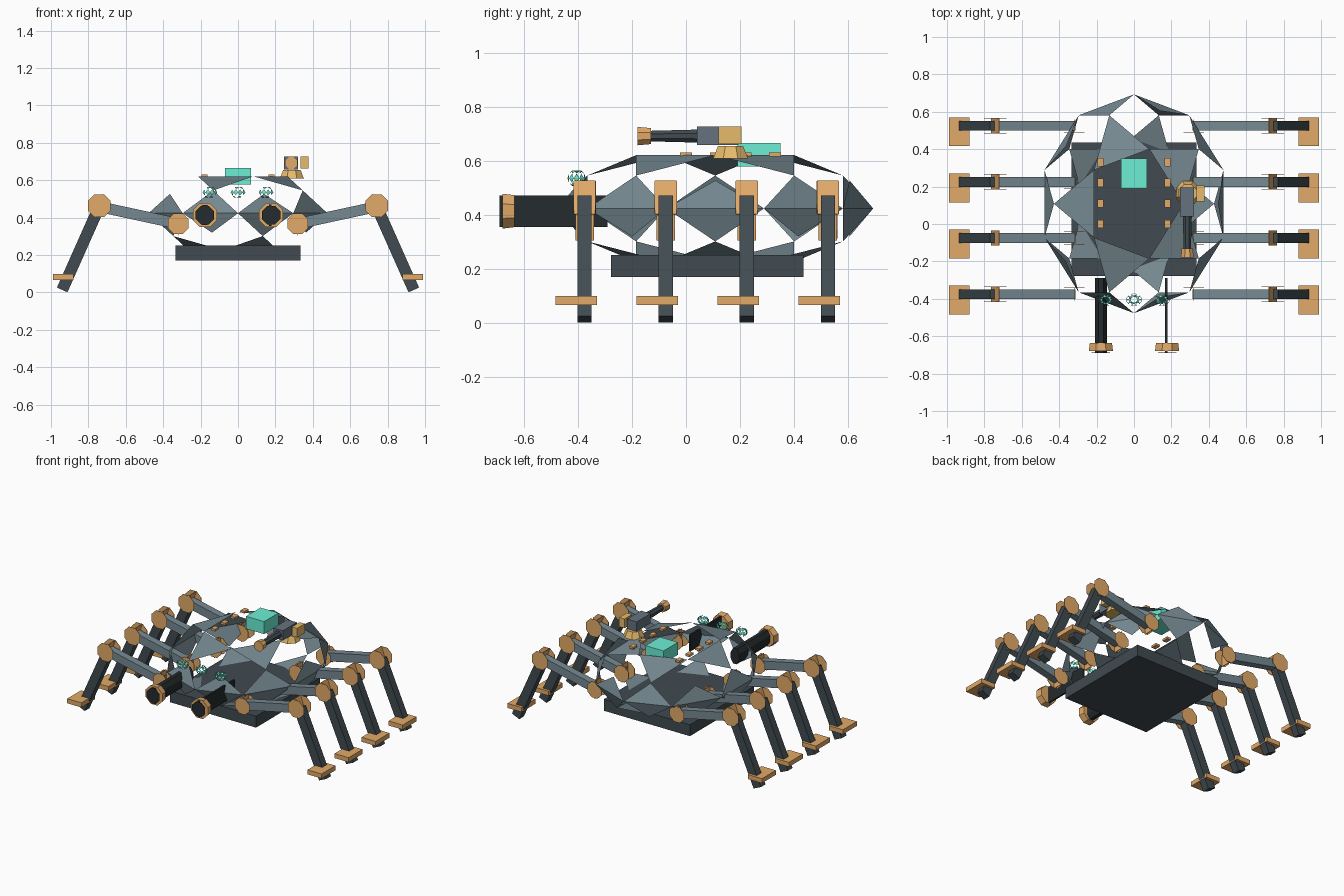
import bpy, bmesh, math
from mathutils import Vector, Matrix

if "Cube" in bpy.data.objects:
    bpy.data.objects.remove(bpy.data.objects["Cube"])


def material(name, r, g, b):
    m = bpy.data.materials.new(name)
    m.diffuse_color = (r, g, b, 1)
    m.use_nodes = True
    m.node_tree.nodes["Principled BSDF"].inputs["Base Color"].default_value = m.diffuse_color
    return m


PLATE = material("plate_grey", 0.18, 0.25, 0.285)
MID = material("mid_grey", 0.13, 0.17, 0.21)
DARK = material("dark_grey", 0.052, 0.07, 0.082)
BLACK = material("gunmetal", 0.018, 0.024, 0.027)
BRONZE = material("bronze", 0.76, 0.40, 0.14)
BRASS = material("brass", 0.80, 0.50, 0.15)
TEAL = material("teal", 0.15, 0.86, 0.66)


def finish(name, bm, mat):
    me = bpy.data.meshes.new(name)
    bm.to_mesh(me)
    bm.free()
    me.materials.append(mat)
    ob = bpy.data.objects.new(name, me)
    bpy.context.collection.objects.link(ob)
    return ob


def box(name, lo, hi, mat):
    lo, hi = Vector(lo), Vector(hi)
    bm = bmesh.new()
    bmesh.ops.create_cube(bm, size=1, matrix=Matrix.Translation((lo + hi) / 2) @ Matrix.Diagonal((*(hi - lo), 1)))
    return finish(name, bm, mat)


def beam(name, a, b, wide, thick, mat):
    # square bar between two points lying in an xz plane
    a, b = Vector(a), Vector(b)
    d = (b - a).normalized()
    side = Vector((0, 1, 0))
    rot = Matrix((side, d.cross(side), d)).transposed().to_4x4()
    bm = bmesh.new()
    bmesh.ops.create_cube(bm, size=1, matrix=Matrix.Translation((a + b) / 2) @ rot
                          @ Matrix.Diagonal((wide, thick, (b - a).length, 1)))
    bmesh.ops.recalc_face_normals(bm, faces=bm.faces)
    return finish(name, bm, mat)


def rod(name, a, b, r1, r2, sides, mat, squash=1):
    a, b = Vector(a), Vector(b)
    rot = (b - a).to_track_quat('Z', 'Y').to_matrix().to_4x4()
    bm = bmesh.new()
    bmesh.ops.create_cone(bm, cap_ends=True, segments=sides, radius1=r1, radius2=r2, depth=(b - a).length,
                          matrix=Matrix.Translation((a + b) / 2) @ Matrix.Diagonal((squash, 1, 1, 1)) @ rot
                          @ Matrix.Rotation(math.pi / sides, 4, 'Z'))
    return finish(name, bm, mat)


def joint(name, c, half, radius, lean, mat):
    # two eight-sided cheek discs joined by a thin web through the axle
    c = Vector(c)
    for tag, k in (("front", -1), ("back", 1)):
        y = c.y + k * half
        rod(f"{name}_{tag}_disc", (c.x, y - 0.001, c.z), (c.x, y + 0.001, c.z), radius, radius, 8, mat)
    up = Vector((lean, 0, 0.062))
    beam(f"{name}_web", c + up, c - up, 2 * half, 0.004, mat)


def open_shell(name, centre, radii, mat):
    # faceted ball with the triangles around its twelve main corners left open
    bm = bmesh.new()
    bmesh.ops.create_icosphere(bm, subdivisions=2, radius=1)
    gaps = [f for f in bm.faces
            if any(len(v.link_edges) == 5 for v in f.verts)
            and sum(abs(v.co.z) < 0.01 for v in f.verts) < 2]
    bmesh.ops.delete(bm, geom=gaps, context='FACES')
    bmesh.ops.transform(bm, verts=bm.verts, matrix=Matrix.Translation(centre) @ Matrix.Diagonal((*radii, 1)))
    return finish(name, bm, mat)


# body
open_shell("hull_shell", (0, 0.108, 0.423), (0.503, 0.585, 0.232), PLATE)
box("belly_plate", (-0.335, -0.278, 0.17), (0.335, 0.435, 0.25), DARK)
box("sensor_block", (-0.07, 0.19, 0.578), (0.07, 0.35, 0.666), TEAL)

# eyes
for i, x in enumerate((-0.15, 0, 0.15)):
    open_shell(f"eye_{i}", (x, -0.405, 0.535), (0.041, 0.034, 0.033), TEAL)

for side, s in (("left", -1), ("right", 1)):
    # front guns: the right one is a thin blade, the left one a slim barrel
    x = 0.177 * s
    if s > 0:
        box("right_gun_blade", (0.167, -0.69, 0.355), (0.179, -0.29, 0.471), BLACK)
    else:
        rod("left_gun_barrel", (x, -0.29, 0.413), (x, -0.69, 0.413), 0.058, 0.058, 8, BLACK, squash=0.6)
    rod(f"{side}_gun_face", (x, -0.688, 0.413), (x, -0.69, 0.413), 0.054, 0.054, 8, BLACK)
    rod(f"{side}_gun_muzzle", (x, -0.635, 0.413), (x, -0.68, 0.413), 0.064, 0.07, 8, BRONZE)
    # deck bolts
    for i in range(4):
        xb, yb = 0.18 * s, 0.11 * i
        box(f"{side}_deck_bolt_{i}", (xb - 0.016, yb - 0.022, 0.615), (xb + 0.016, yb + 0.022, 0.63), BRONZE)
    # legs, with foot pads set slightly forward of the shins
    for i in range(4):
        y = -0.375 + 0.3 * i
        hip, knee, toe = (0.32 * s, y, 0.367), (0.742 * s, y, 0.458), (0.94 * s, y, 0.013)
        beam(f"{side}_upper_leg_{i}", hip, knee, 0.052, 0.058, PLATE)
        beam(f"{side}_lower_leg_{i}", knee, toe, 0.052, 0.062, DARK)
        joint(f"{side}_hip_joint_{i}", hip, 0.034, 0.06, 0, BRONZE)
        joint(f"{side}_knee_joint_{i}", (knee[0], y, 0.463), 0.04, 0.066, -0.022 * s, BRONZE)
        xs = sorted((0.88 * s, 0.99 * s))
        box(f"{side}_foot_pad_{i}", (xs[0], y - 0.109, 0.066), (xs[1], y + 0.045, 0.098), BRONZE)

# top turret
rod("turret_base", (0.288, 0.165, 0.608), (0.288, 0.165, 0.655), 0.07, 0.05, 8, BRASS)
box("turret_body", (0.247, 0.04, 0.658), (0.322, 0.195, 0.726), MID)
box("turret_ammo_box", (0.335, 0.12, 0.662), (0.376, 0.205, 0.727), BRASS)
rod("turret_barrel", (0.285, 0.04, 0.691), (0.285, -0.175, 0.691), 0.026, 0.02, 8, DARK)
rod("turret_muzzle", (0.285, -0.13, 0.691), (0.285, -0.18, 0.691), 0.032, 0.037, 8, BRONZE)
